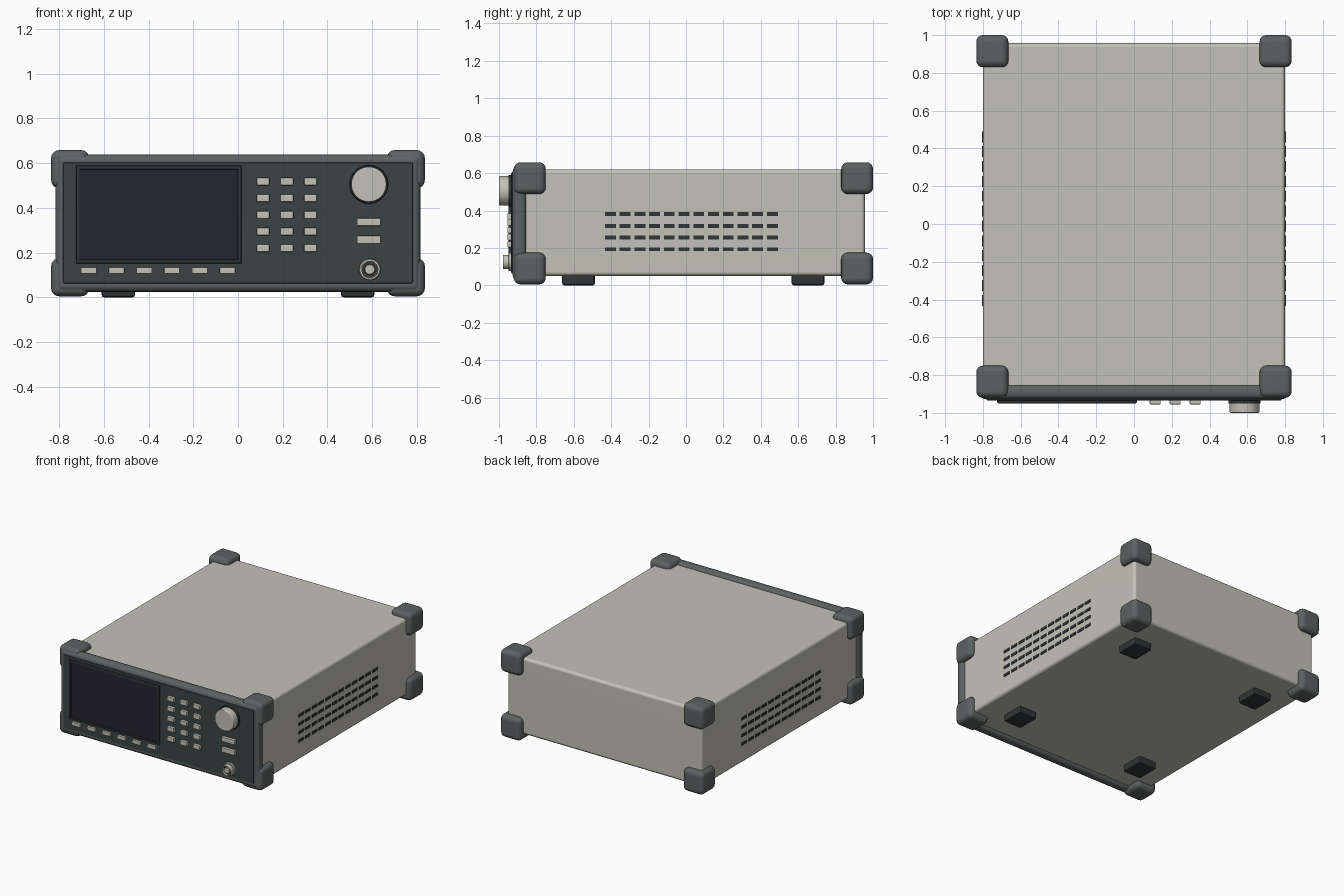
import bpy, bmesh, math
from mathutils import Matrix, Vector

cube = bpy.data.objects.get("Cube")
if cube:
    bpy.data.objects.remove(cube, do_unlink=True)


def material(name, rgb):
    m = bpy.data.materials.new(name)
    m.use_nodes = True
    m.diffuse_color = (*rgb, 1)
    bsdf = next(n for n in m.node_tree.nodes if n.type == 'BSDF_PRINCIPLED')
    bsdf.inputs["Base Color"].default_value = (*rgb, 1)
    bsdf.inputs["Roughness"].default_value = 0.6
    return m


CASE = material("warm_grey_case", (0.55, 0.54, 0.48))
RUBBER = material("grey_rubber", (0.11, 0.12, 0.122))
PANEL = material("slate_panel", (0.045, 0.057, 0.058))
DARK = material("dark_trim", (0.03, 0.036, 0.038))
GLASS = material("screen_glass", (0.017, 0.017, 0.027))


def finish(bm, name, mats):
    mesh = bpy.data.meshes.new(name)
    bmesh.ops.recalc_face_normals(bm, faces=bm.faces)
    bm.to_mesh(mesh)
    bm.free()
    for m in mats:
        mesh.materials.append(m)
    ob = bpy.data.objects.new(name, mesh)
    bpy.context.collection.objects.link(ob)
    bpy.ops.object.select_all(action='DESELECT')
    ob.select_set(True)
    bpy.context.view_layer.objects.active = ob
    bpy.ops.object.shade_smooth_by_angle(angle=math.radians(40))
    ob.modifiers.new("Weighted", 'WEIGHTED_NORMAL').keep_sharp = True
    return ob


def boxes(name, centres, size, mat, bevel=0, segments=1):
    """Equal bevelled boxes at each centre, joined in one object."""
    bm = bmesh.new()
    for c in centres:
        mat4 = Matrix.Translation(c) @ Matrix.Diagonal((*size, 1))
        bmesh.ops.create_cube(bm, size=1, matrix=mat4)
    if bevel:
        bmesh.ops.bevel(bm, geom=bm.edges[:], offset=bevel, segments=segments,
                        profile=0.5, affect='EDGES', clamp_overlap=True)
    return finish(bm, name, [mat])


def block(name, lo, hi, mat, bevel=0, segments=1):
    lo, hi = Vector(lo), Vector(hi)
    return boxes(name, [(lo + hi) / 2], hi - lo, mat, bevel, segments)


def lathe(name, x, z, profile, mat, sides=40):
    """Turn (radius, y) points about an axis along y."""
    bm = bmesh.new()
    rings = []
    for r, y in profile:
        angles = [math.tau * i / sides for i in range(sides)]
        rings.append([bm.verts.new((x + r * math.cos(a), y, z + r * math.sin(a)))
                      for a in angles])
    for a, b in zip(rings, rings[1:]):
        for i in range(sides):
            j = (i + 1) % sides
            bm.faces.new((a[i], a[j], b[j], b[i]))
    bm.faces.new(rings[0])
    bm.faces.new(rings[-1])
    return finish(bm, name, [mat])


# Case and front frame
block("case", (-0.8, -0.87, 0.05), (0.8, 0.957, 0.62), CASE, 0.022, 3)
block("front_frame", (-0.815, -0.927, 0.025), (0.815, -0.852, 0.638), RUBBER, 0.03, 4)
block("front_panel", (-0.782, -0.935, 0.062), (0.782, -0.9, 0.604), PANEL, 0.008, 2)

# Rubber corner bumpers
boxes("corner_bumpers",
      [(x, y, z) for x in (-0.75, 0.75) for y in (-0.835, 0.915) for z in (0.09, 0.573)],
      (0.17, 0.17, 0.17), RUBBER, 0.035, 4)

# Feet
boxes("feet", [(x, y, 0.03) for x in (-0.535, 0.535) for y in (-0.575, 0.652)],
      (0.15, 0.175, 0.06), DARK, 0.012, 2)

# Side ventilation slots
boxes("side_vents",
      [(x, -0.404 + 0.0787 * i, 0.193 + 0.0625 * j)
       for x in (-0.8, 0.8) for i in range(12) for j in range(4)],
      (0.009, 0.058, 0.021), DARK)

# Display bezel with recessed glass
bm = bmesh.new()
bmesh.ops.create_cube(bm, size=1, matrix=Matrix.Translation((-0.355, -0.935, 0.37))
                      @ Matrix.Diagonal((0.74, 0.03, 0.437, 1)))
front = min(bm.faces, key=lambda f: f.calc_center_median().y)
bmesh.ops.bevel(bm, geom=list(front.edges), offset=0.007, segments=2,
                profile=0.5, affect='EDGES')
front = min(bm.faces, key=lambda f: f.calc_center_median().y)
bmesh.ops.inset_region(bm, faces=[front], thickness=0.012)
bmesh.ops.inset_region(bm, faces=[front], thickness=0.003, depth=-0.006)
front.material_index = 1
finish(bm, "display", [DARK, GLASS])

# Buttons
boxes("soft_keys", [(-0.667 + 0.124 * i, -0.938, 0.12) for i in range(6)],
      (0.07, 0.026, 0.028), CASE, 0.004, 2)
boxes("keypad", [(0.112 + 0.106 * i, -0.94, 0.22 + 0.0745 * j)
                 for i in range(3) for j in range(5)],
      (0.058, 0.03, 0.034), CASE, 0.005, 2)
boxes("output_keys", [(0.585, -0.94, z) for z in (0.258, 0.337)],
      (0.108, 0.03, 0.036), CASE, 0.005, 2)

# Rotary knob on a dark collar
lathe("knob_collar", 0.585, 0.505, [(0.086, -0.92), (0.086, -0.946), (0.083, -0.95)], DARK)
lathe("knob", 0.585, 0.505,
      [(0.079, -0.94), (0.079, -0.994), (0.077, -0.998), (0.073, -1.0)], CASE)

# Coaxial connector: collar, hollow sleeve and centre pin
lathe("connector_collar", 0.589, 0.125, [(0.048, -0.92), (0.048, -0.947), (0.045, -0.95)], CASE)
lathe("connector_sleeve", 0.589, 0.125,
      [(0.038, -0.94), (0.038, -0.976), (0.036, -0.979), (0.033, -0.979), (0.033, -0.955)], CASE)
lathe("connector_insulator", 0.589, 0.125, [(0.0325, -0.95), (0.0325, -0.962)], DARK)
lathe("connector_pin", 0.589, 0.125, [(0.023, -0.95), (0.023, -0.972), (0.021, -0.974)], CASE)
